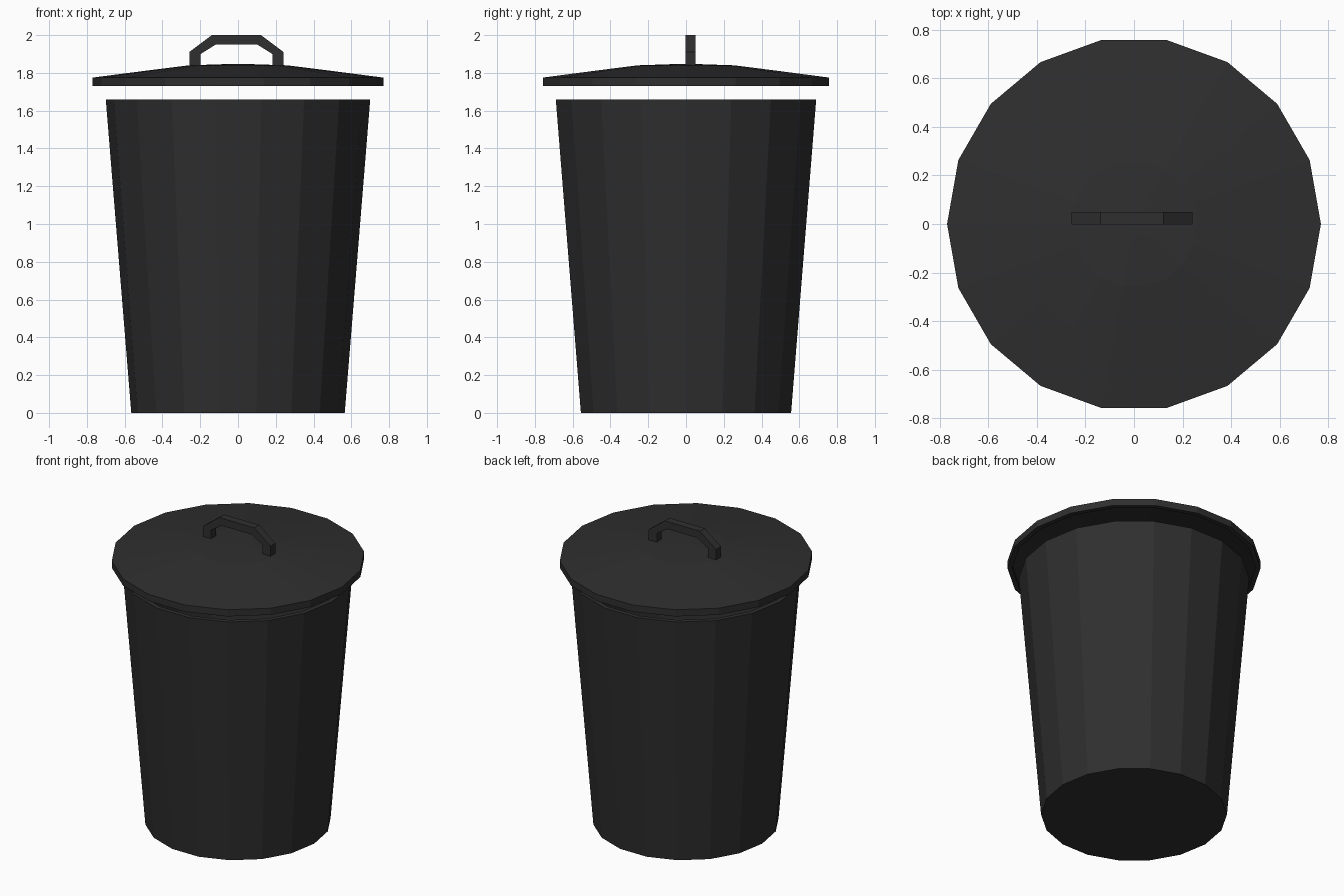
import bpy, bmesh
from math import cos, sin, tau

if "Cube" in bpy.data.objects:
    bpy.data.objects.remove(bpy.data.objects["Cube"])

SIDES = 18

mat = bpy.data.materials.new("black_plastic")
mat.diffuse_color = (0.028, 0.028, 0.028, 1)
mat.use_nodes = True
mat.node_tree.nodes["Principled BSDF"].inputs["Base Color"].default_value = mat.diffuse_color


def finish(name, bm):
    bmesh.ops.recalc_face_normals(bm, faces=bm.faces)
    mesh = bpy.data.meshes.new(name)
    bm.to_mesh(mesh)
    bm.free()
    mesh.materials.append(mat)
    obj = bpy.data.objects.new(name, mesh)
    bpy.context.collection.objects.link(obj)
    return obj


def lathe(name, profile):
    """Faceted solid of revolution; both profile ends are closed with a flat cap."""
    bm = bmesh.new()
    rings = [[bm.verts.new((r * cos(tau * i / SIDES), r * sin(tau * i / SIDES), z))
              for i in range(SIDES)] for r, z in profile]
    for a, b in zip(rings, rings[1:]):
        for i in range(SIDES):
            j = (i + 1) % SIDES
            bm.faces.new((a[i], a[j], b[j], b[i]))
    bm.faces.new(rings[0])
    bm.faces.new(rings[-1])
    return finish(name, bm)


# Tapered open bin with a thin wall and inner floor
lathe("bin_body", [(0.565, 0), (0.70, 1.66), (0.67, 1.66), (0.537, 0.03)])

# Hovering lid: upright rim, shallow dome, hollow underside
lathe("lid", [(0.26, 1.815), (0.50, 1.785), (0.74, 1.75), (0.74, 1.73),
              (0.77, 1.73), (0.77, 1.775), (0.50, 1.81), (0.26, 1.84), (0.05, 1.847)])

# Angular arch handle, outline in x-z extruded along y
half = [(0.25, 1.82), (0.25, 1.91), (0.13, 2.0)]
inner = [(0.11, 1.95), (0.19, 1.90), (0.19, 1.82)]
right = half + inner
bm = bmesh.new()
front, back = [], []
for y, row in ((-0.002, front), (0.05, back)):
    for s in (1, -1):
        row.append([bm.verts.new((s * x - 0.008, y, z)) for x, z in right])
for s in (0, 1):
    f, b = front[s], back[s]
    # leg and shoulder sections on each side
    for row in (f, b):
        bm.faces.new((row[0], row[1], row[4], row[5]))
        bm.faces.new((row[1], row[2], row[3], row[4]))
    for i in (0, 1, 3, 4):
        bm.faces.new((f[i], f[i + 1], b[i + 1], b[i]))
    bm.faces.new((f[5], f[0], b[0], b[5]))
# grip bar joining both sides
for row in (front, back):
    bm.faces.new((row[0][2], row[1][2], row[1][3], row[0][3]))
for i in (2, 3):
    bm.faces.new((front[0][i], front[1][i], back[1][i], back[0][i]))
finish("lid_handle", bm)
